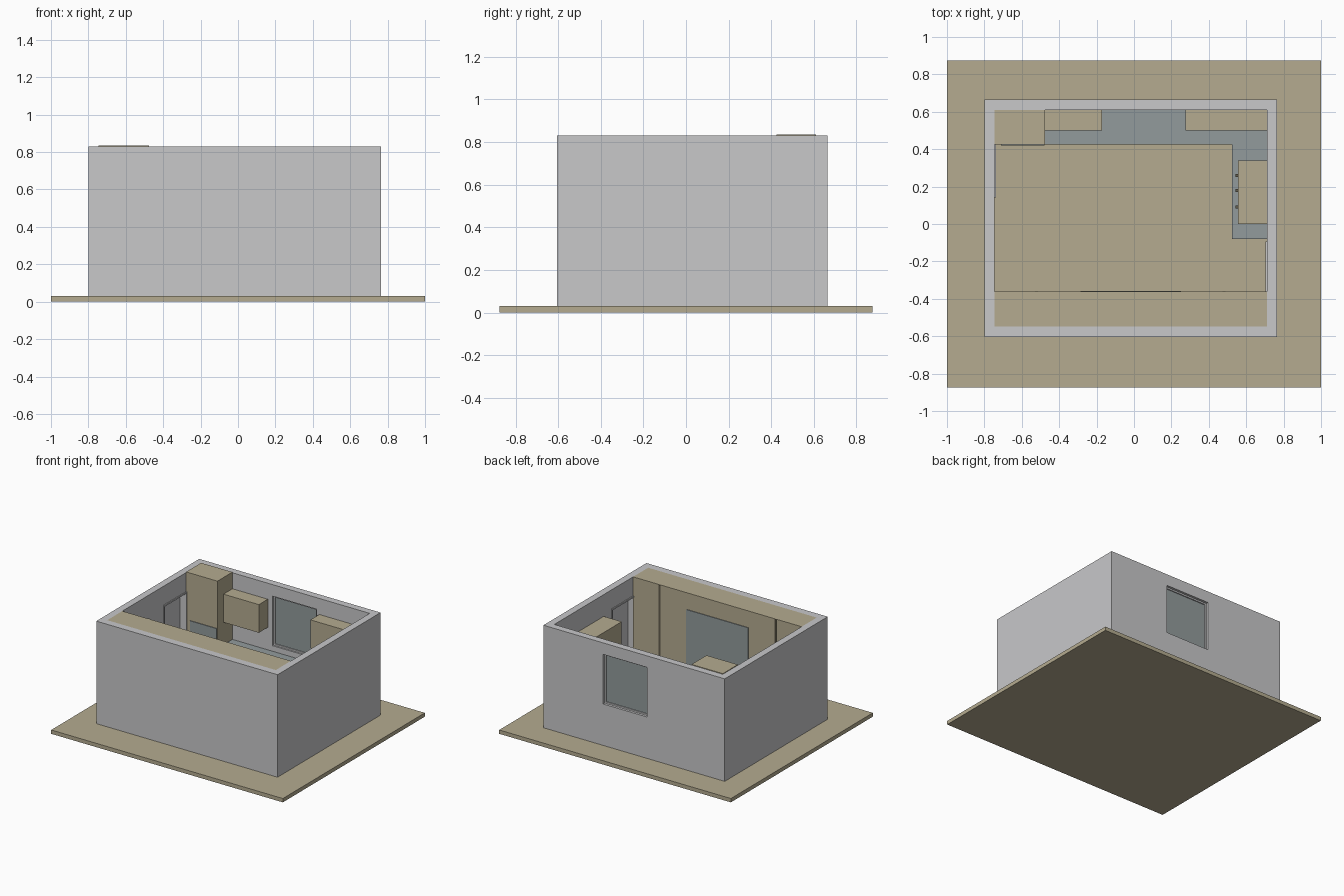
import bpy
import bmesh

old = bpy.data.objects.get("Cube")
if old:
    bpy.data.objects.remove(old, do_unlink=True)


def material(name, rgb):
    m = bpy.data.materials.new(name)
    m.use_nodes = True
    color = (*rgb, 1)
    m.diffuse_color = color
    bsdf = next(n for n in m.node_tree.nodes if n.type == "BSDF_PRINCIPLED")
    bsdf.inputs["Base Color"].default_value = color
    return m


plaster = material("wall grey", (0.58, 0.58, 0.59))
wood = material("light tan wood", (0.46, 0.41, 0.28))
steel = material("blue grey", (0.29, 0.33, 0.335))
gap_dark = material("dark brown", (0.12, 0.105, 0.07))


def box(name, xs, ys, zs, mat):
    """Box from its extents along each axis."""
    bm = bmesh.new()
    bmesh.ops.create_cube(bm, size=1)
    mid = [(a + b) / 2 for a, b in (xs, ys, zs)]
    for v in bm.verts:
        for i, (a, b) in enumerate((xs, ys, zs)):
            v.co[i] *= b - a
    mesh = bpy.data.meshes.new(name)
    bm.to_mesh(mesh)
    bm.free()
    mesh.materials.append(mat)
    ob = bpy.data.objects.new(name, mesh)
    ob.location = mid
    bpy.context.scene.collection.objects.link(ob)
    return ob


def cut(target, xs, ys, zs):
    """Subtract a box from the target and discard the cutter."""
    cutter = box("cutter", xs, ys, zs, target.data.materials[0])
    cutter.hide_render = True
    mod = target.modifiers.new("cut", "BOOLEAN")
    mod.operation = "DIFFERENCE"
    mod.solver = "EXACT"
    mod.object = cutter
    bpy.context.view_layer.update()
    bpy.context.view_layer.objects.active = target
    bpy.ops.object.modifier_apply(modifier=mod.name)
    bpy.data.objects.remove(cutter, do_unlink=True)


# Floor slab and room shell
FLOOR, TOP = 0.03, 0.83
X0, X1, Y0, Y1 = -0.745, 0.71, -0.548, 0.61
box("floor_slab", (-1, 1), (-0.875, 0.875), (0, FLOOR), wood)
walls = box("walls", (-0.8, 0.765), (-0.605, 0.665), (FLOOR, TOP), plaster)
cut(walls, (X0, X1), (Y0, Y1), (0, 1))

# Window opening with frame and glass
WX, WZ = (-0.13, 0.25), (0.353, 0.74)
cut(walls, WX, (0.5, 0.8), WZ)
box("window_glass", WX, (0.63, 0.638), WZ, steel)
for i, x in enumerate(WX):
    s = 1 if i == 0 else -1
    box(f"window_jamb_{i}", sorted((x, x + s * 0.012)), (0.622, 0.646), WZ, plaster)
for i, z in enumerate(WZ):
    s = 1 if i == 0 else -1
    box(f"window_rail_{i}", WX, (0.622, 0.646), sorted((z, z + s * 0.012)), plaster)

# Two recessed doorways in the side walls, each with a thin casing
DOOR_TOP = 0.67
for name, x, s, ys in (("right", X0, 1, (0.155, 0.42)), ("left", X1, -1, (-0.37, -0.105))):
    cut(walls, sorted((x - s * 0.05, x + s * 0.05)), ys, (FLOOR, DOOR_TOP))
    xs = sorted((x, x + s * 0.006))
    a, b = ys
    for side, span in (("front", (a - 0.012, a)), ("back", (b, b + 0.012))):
        box(f"{name}_door_casing_{side}", xs, span, (FLOOR, DOOR_TOP), plaster)
    box(f"{name}_door_casing_top", xs, (a - 0.012, b + 0.012), (DOOR_TOP, DOOR_TOP + 0.012), plaster)

# Wardrobe along the front wall, with joints and a large screen
WF = -0.362
box("wardrobe", (X0, X1), (Y0, WF), (FLOOR, TOP), wood)
for i, x in enumerate((-0.52, 0.48)):
    box(f"wardrobe_joint_{i}", (x - 0.008, x + 0.008), (WF, WF + 0.004), (FLOOR, TOP), gap_dark)
box("wardrobe_screen", (-0.285, 0.25), (WF, WF + 0.005), (0.2, 0.70), steel)

# Tall cabinet with built-in appliance
CF, CX = 0.425, -0.475
box("tall_cabinet", (X0, CX), (CF, Y1), (FLOOR, 0.835), wood)
box("appliance_front", (-0.71, CX - 0.003), (CF - 0.005, CF), (0.2, 0.465), steel)

# L-shaped base units and worktop
WT = 0.31
for name, zs, mat in (("base_unit", (FLOOR, WT - 0.02), wood), ("worktop", (WT - 0.02, WT), steel)):
    box(f"{name}_back", (CX, X1), (CF, Y1), zs, mat)
    box(f"{name}_side", (0.525, X1), (-0.08, CF), zs, mat)

# Sink rim, basin plate and drainer ribs
for name, xs in (("sink", (-0.06, 0.11)), ("drainer", (0.115, 0.17))):
    box(name, xs, (0.445, 0.565), (WT, WT + 0.004), steel)
for i in range(4):
    x = 0.122 + i * 0.012
    box(f"drainer_rib_{i}", (x, x + 0.004), (0.448, 0.562), (WT + 0.004, WT + 0.008), steel)

# Wall cabinets
UZ = (0.485, 0.705)
box("wall_cabinet_a", (CX, -0.17), (0.5, Y1), UZ, wood)
box("wall_cabinet_b", (0.275, X1), (0.5, Y1), UZ, wood)
box("side_wall_cabinet", (0.555, X1), (0, 0.34), (0.485, 0.66), wood)
for i, y in enumerate((0.09, 0.18, 0.26)):
    box(f"side_cabinet_handle_{i}", (0.543, 0.555), (y - 0.008, y + 0.008), (0.5, 0.52), gap_dark)
